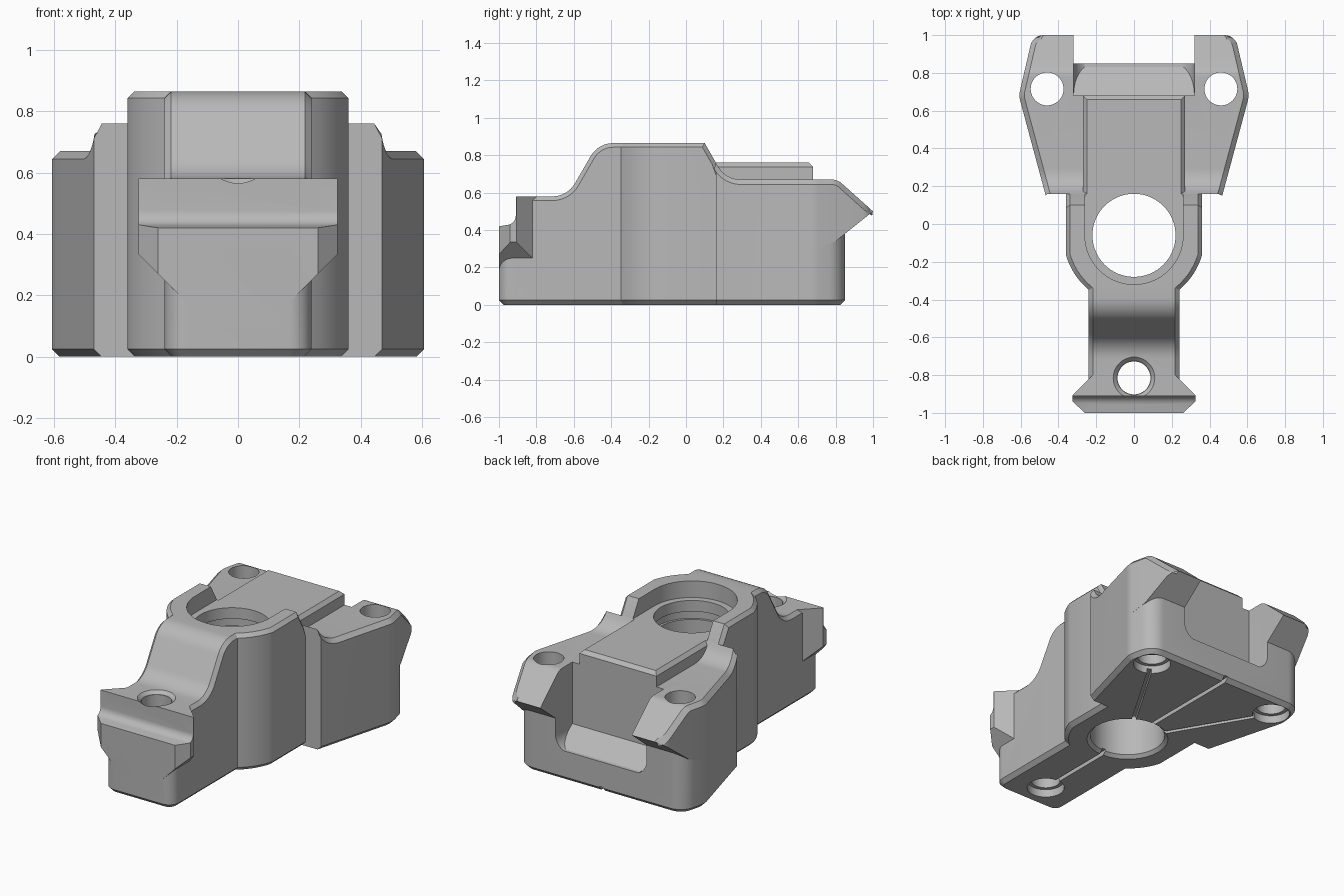
import bpy, bmesh, math
from mathutils import Vector

if "Cube" in bpy.data.objects:
    bpy.data.objects.remove(bpy.data.objects["Cube"], do_unlink=True)

grey = bpy.data.materials.new("machined_grey")
grey.use_nodes = True
colour = (0.48, 0.48, 0.48, 1)
grey.diffuse_color = colour
grey.node_tree.nodes["Principled BSDF"].inputs["Base Color"].default_value = colour


def rounded(points, steps=8):
    """Turn (a, b, radius) corners into a polygon with arcs."""
    out = []
    for i, p in enumerate(points):
        c = Vector(p[:2])
        r = p[2] if len(p) > 2 else 0
        if not r:
            out.append(c)
            continue
        u = (Vector(points[i - 1][:2]) - c).normalized()
        v = (Vector(points[(i + 1) % len(points)][:2]) - c).normalized()
        half = u.angle(v) / 2
        centre = c + (u + v).normalized() * r / math.sin(half)
        start = c + u * r / math.tan(half) - centre
        end = c + v * r / math.tan(half) - centre
        sweep = start.angle_signed(end)
        for k in range(steps + 1):
            a = -sweep * k / steps
            out.append(centre + Vector((start.x * math.cos(a) - start.y * math.sin(a),
                                        start.x * math.sin(a) + start.y * math.cos(a))))
    return out


def mirrored(half):
    """Close a right-hand outline with its mirror image."""
    return half + [(-p[0],) + tuple(p[1:]) for p in reversed(half)]


def prism(name, points, axis, low, high):
    """Extrude an outline along x, y or z."""
    place = {"x": lambda a, b, t: (t, a, b),
             "y": lambda a, b, t: (a, t, b),
             "z": lambda a, b, t: (a, b, t)}[axis]
    bm = bmesh.new()
    face = bm.faces.new([bm.verts.new(place(p[0], p[1], low)) for p in rounded(points)])
    moved = bmesh.ops.extrude_face_region(bm, geom=[face])["geom"]
    shift = Vector(place(0, 0, high - low))
    bmesh.ops.translate(bm, vec=shift, verts=[g for g in moved if isinstance(g, bmesh.types.BMVert)])
    bmesh.ops.recalc_face_normals(bm, faces=bm.faces)
    return finish(name, bm)


def finish(name, bm):
    mesh = bpy.data.meshes.new(name)
    bm.to_mesh(mesh)
    bm.free()
    mesh.materials.append(grey)
    obj = bpy.data.objects.new(name, mesh)
    bpy.context.collection.objects.link(obj)
    return obj


def cone(name, x, y, low, high, r_low, r_high, sides=48):
    bm = bmesh.new()
    bmesh.ops.create_cone(bm, cap_ends=True, segments=sides, radius1=r_low,
                          radius2=r_high, depth=high - low)
    bmesh.ops.translate(bm, vec=(x, y, (low + high) / 2), verts=bm.verts)
    return finish(name, bm)


def combine(obj, other, operation):
    mod = obj.modifiers.new("combine", "BOOLEAN")
    mod.operation, mod.object, mod.solver = operation, other, "EXACT"
    with bpy.context.temp_override(object=obj, active_object=obj):
        bpy.ops.object.modifier_apply(modifier=mod.name)
    bpy.data.objects.remove(other, do_unlink=True)


def chamfer(obj, width, rule):
    """Bevel the edges picked by a rule."""
    bm = bmesh.new()
    bm.from_mesh(obj.data)
    bmesh.ops.dissolve_limit(bm, angle_limit=0.01, verts=bm.verts, edges=bm.edges)
    bm.normal_update()
    edges = [e for e in bm.edges if len(e.link_faces) == 2 and rule(e)]
    bmesh.ops.bevel(bm, geom=edges, offset=width, segments=1, profile=0.5,
                    affect="EDGES", clamp_overlap=False)
    bm.to_mesh(obj.data)
    bm.free()


def top_rim(e):
    a, b = sorted((f.normal for f in e.link_faces), key=lambda n: abs(n.z))
    return abs(a.z) < 0.05 and abs(a.x) > 0.15 and b.z > 0.25


def bottom_rim(e):
    y0, y1 = (v.co.y for v in e.verts)
    return all(abs(v.co.z) < 0.001 for v in e.verts) and not (
        abs(y0 - y1) < 0.001 and 0.1 < y0 < 0.3)


# Front arm and hub: plan outline cut to a side profile
hub_y = -0.06
arc = [(0.375 * math.cos(a), hub_y - 0.375 * math.sin(a))
       for a in [math.radians(16.3 + k * 33.9 / 10) for k in range(11)]]
hub_plan = mirrored([(0.36, 0.2)] + arc + [(0.24, -0.37), (0.24, -1, 0.07)])
body = prism("clamp_body", hub_plan, "z", 0, 1)
chamfer(body, 0.025, bottom_rim)
arm_side = [(-1.1, -0.1), (-1.1, 0.42), (-1, 0.42), (-0.91, 0.435, 0.05), (-0.91, 0.58),
            (-0.634, 0.58, 0.14), (-0.47, 0.865, 0.14), (0.1, 0.865), (0.16, 0.76),
            (0.2, 0.65), (0.2, -0.1)]
combine(body, prism("arm_profile", arm_side, "x", -1, 1), "INTERSECT")
chamfer(body, 0.022, top_rim)

# Wide front jaw with 45 degree flanks
jaw = prism("front_jaw", mirrored([(0.22, -0.8), (0.325, -0.905), (0.325, -0.94), (0.26, -1)]),
            "z", 0, 0.58)
combine(jaw, prism("jaw_flanks", mirrored([(0.4, 0.7), (0.4, 0.335), (0.325, 0.335), (0.1, 0.11)]),
                   "y", -1.1, -0.7), "INTERSECT")
jaw_step = [(-1.1, 0.42), (-1, 0.42), (-0.91, 0.435, 0.05), (-0.91, 0.7), (-1.1, 0.7)]
combine(jaw, prism("jaw_step", jaw_step, "x", -1, 1), "DIFFERENCE")

# Rear base and the two overhanging ears
base = prism("rear_base", mirrored([(0.47, 0.16), (0.61, 0.68, 0.12), (0.569, 0.85, 0.11)]),
             "z", 0, 0.45)
chamfer(base, 0.025, bottom_rim)
ears = prism("rear_ears", mirrored([(0.47, 0.16), (0.61, 0.68, 0.12), (0.535, 1, 0.07)]),
             "z", 0, 1)
ear_side = [(0.1, 0.3), (0.1, 0.864), (0.212, 0.67, 0.14), (0.81, 0.67, 0.08),
            (1, 0.5), (0.8, 0.34), (0.7, 0.3)]
combine(ears, prism("ear_profile", ear_side, "x", -1, 1), "INTERSECT")
chamfer(ears, 0.026, top_rim)

# Raised central pad
pad = prism("raised_pad", mirrored([(0.27, 0.1), (0.27, 0.68)]), "z", 0.3, 0.76)
chamfer(pad, 0.022, lambda e: all(v.co.z > 0.75 for v in e.verts)
        and max(v.co.y for v in e.verts) > 0.5)

for part in (jaw, base, ears, pad):
    combine(body, part, "UNION")

# Rear notch: upright wall, sloping floor and rounded lower corners
notch = prism("rear_notch", mirrored([(0.32, 1.2), (0.32, 0.18, 0.1)]), "y", 0.5, 1.2)
notch_side = [(0.68, 1.2), (0.68, 0.28), (0.83, 0.19), (1.2, 0.17), (1.2, 1.2)]
combine(notch, prism("notch_profile", notch_side, "x", -1, 1), "INTERSECT")
combine(body, notch, "DIFFERENCE")

# Hub recess, open to the rear, then the main bore with a shallow ring groove
recess = [(0.26 * math.cos(a), hub_y + 0.26 * math.sin(a))
          for a in [math.pi + k * math.pi / 32 for k in range(33)]]
combine(body, prism("hub_recess", recess + [(0.26, 0.19), (-0.26, 0.19)], "z", 0.76, 1),
        "DIFFERENCE")
combine(body, cone("main_bore", 0, hub_y, -0.1, 1, 0.22, 0.22, 64), "DIFFERENCE")
combine(body, cone("bore_groove", 0, hub_y, 0.64, 0.69, 0.235, 0.235, 64), "DIFFERENCE")
combine(body, cone("bore_lead_in", 0, hub_y, -0.02, 0.02, 0.26, 0.22, 64), "DIFFERENCE")

# Screw holes with counterbores underneath
for x, y in ((-0.46, 0.715), (0.46, 0.715), (0, -0.815)):
    combine(body, cone("screw_hole", x, y, -0.1, 1, 0.087, 0.087), "DIFFERENCE")
    combine(body, cone("counterbore", x, y, -0.1, 0.05, 0.11, 0.11), "DIFFERENCE")
combine(body, cone("front_countersink", 0, -0.815, 0.56, 0.6, 0.09, 0.13), "DIFFERENCE")

# Narrow grooves in the underside running out from the bore
for x, y in ((-0.46, 0.715), (0.46, 0.715), (0, -0.815), (0, 1)):
    start = Vector((0, hub_y))
    end = Vector((x, y))
    side = (end - start).orthogonal().normalized() * 0.013
    corners = [start + side, end + side, end - side, start - side]
    combine(body, prism("oil_groove", [tuple(c) for c in corners], "z", -0.1, 0.03),
            "DIFFERENCE")

# One material, smooth curves and crisp edges
body.data.materials.clear()
body.data.materials.append(grey)
for face in body.data.polygons:
    face.material_index = 0
bpy.ops.object.select_all(action="DESELECT")
body.select_set(True)
bpy.context.view_layer.objects.active = body
bpy.ops.object.shade_smooth_by_angle(angle=math.radians(25))
